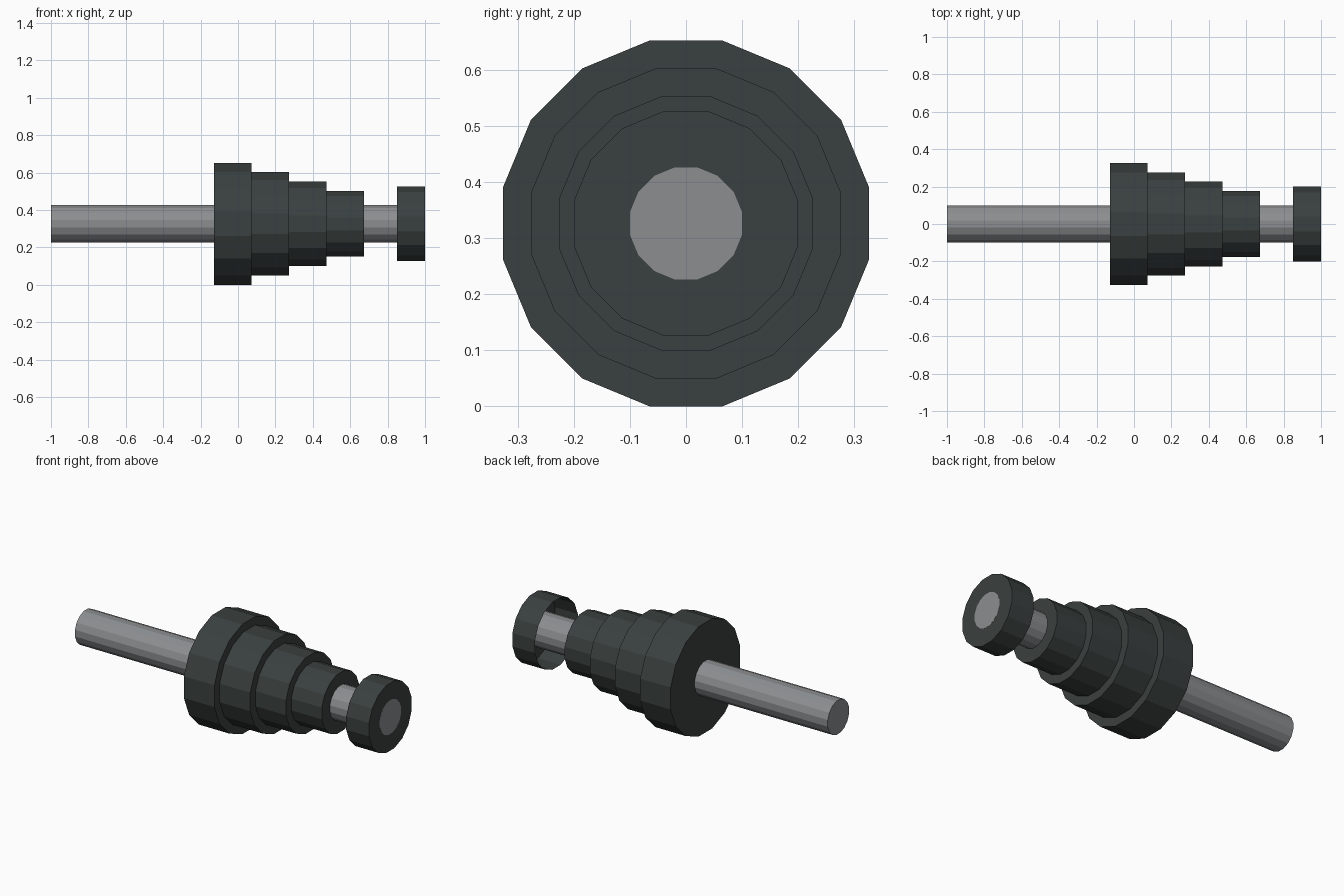
import bpy
import bmesh
from math import cos, sin, pi

SIDES = 16
AXIS_Z = 0.326

cube = bpy.data.objects.get("Cube")
if cube:
    bpy.data.objects.remove(cube, do_unlink=True)


def make_material(name, rgb):
    mat = bpy.data.materials.new(name)
    mat.use_nodes = True
    color = (*rgb, 1.0)
    mat.diffuse_color = color
    mat.node_tree.nodes["Principled BSDF"].inputs["Base Color"].default_value = color
    return mat


def lathe(name, profile, mat, cap_left=True, cap_right=True):
    """Turn (x, flat radius) points around the long axis, with a flat side on top."""
    bm = bmesh.new()
    rings = []
    for x, flat in profile:
        r = flat / cos(pi / SIDES)
        angles = [(k + 0.5) * 2 * pi / SIDES for k in range(SIDES)]
        rings.append([bm.verts.new((x, r * cos(a), r * sin(a))) for a in angles])
    for a, b in zip(rings, rings[1:]):
        for k in range(SIDES):
            n = (k + 1) % SIDES
            bm.faces.new((a[k], a[n], b[n], b[k]))
    if cap_left:
        bm.faces.new(rings[0][::-1])
    if cap_right:
        bm.faces.new(rings[-1])
    mesh = bpy.data.meshes.new(name)
    bm.to_mesh(mesh)
    bm.free()
    mesh.materials.append(mat)
    obj = bpy.data.objects.new(name, mesh)
    obj.location.z = AXIS_Z
    bpy.context.collection.objects.link(obj)
    return obj


dark = make_material("dark slate", (0.042, 0.051, 0.050))
steel = make_material("grey steel", (0.26, 0.27, 0.28))

# Shaft running the full length
lathe("shaft", [(-1, 0.1), (1, 0.1)], steel)

# Four-step cone, each step smaller than the last
steps = []
for i in range(4):
    left = -0.127 + 0.2 * i
    flat = 0.326 - 0.05 * i
    steps += [(left, flat), (left + 0.2, flat)]
lathe("stepped_cone", steps, dark)

# End cap, a thin cup open towards the cone
lathe("end_cap", [(0.85, 0.2), (0.9993, 0.2)], dark, cap_left=False)
